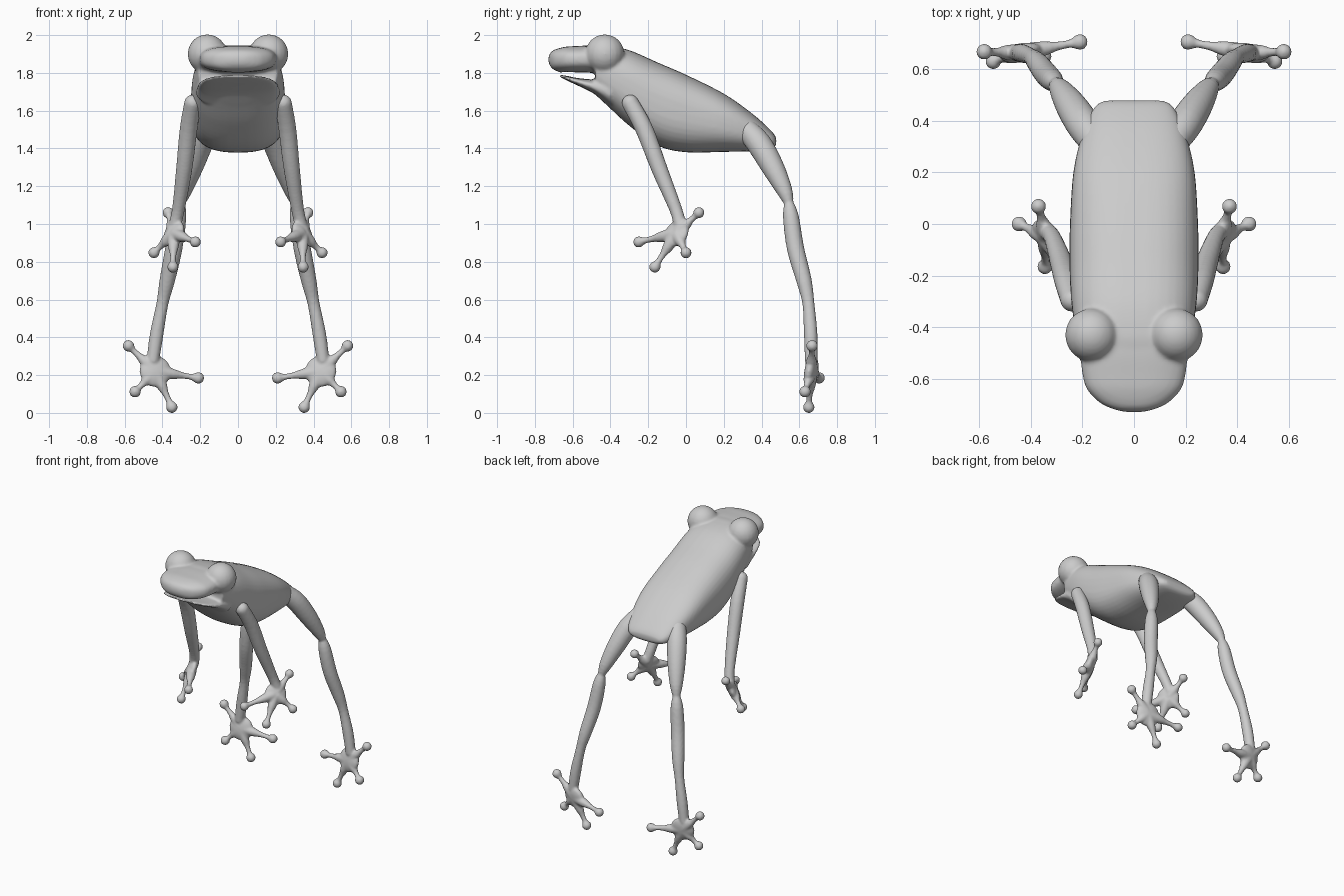
import bpy, bmesh, math
from mathutils import Vector, Matrix

if "Cube" in bpy.data.objects:
    bpy.data.objects.remove(bpy.data.objects["Cube"])


def resample(rows, n=5):
    """Catmull-Rom interpolation of rows of numbers."""
    out = []
    for i in range(len(rows) - 1):
        p = [Vector(rows[max(0, min(len(rows) - 1, i + k))]) for k in (-1, 0, 1, 2)]
        for j in range(n):
            t = j / n
            out.append(p[1] + (p[2] - p[0]) * (t / 2)
                       + (p[0] * 2 - p[1] * 5 + p[2] * 4 - p[3]) * (t * t / 2)
                       + (p[1] * 3 - p[0] - p[2] * 3 + p[3]) * (t ** 3 / 2))
    return out + [Vector(rows[-1])]


def loft(bm, rows, power=2.6, seg=40):
    """Closed loft of superellipse sections: (y, z top, z bottom, half width)."""
    rings = []
    for y, top, bot, hw in resample(rows):
        ring = []
        for k in range(seg):
            a = 2 * math.pi * k / seg
            c, s = math.cos(a), math.sin(a)
            x = hw * math.copysign(abs(c) ** (2 / power), c)
            z = (top + bot) / 2 + (top - bot) / 2 * math.copysign(abs(s) ** (2 / power), s)
            ring.append(bm.verts.new((x, y, z)))
        rings.append(ring)
    for a, b in zip(rings, rings[1:]):
        for k in range(seg):
            m = (k + 1) % seg
            bm.faces.new((a[k], a[m], b[m], b[k]))
    bm.faces.new(rings[0][::-1])
    bm.faces.new(rings[-1])


def ball(bm, center, r, normal=(0, 0, 1), flat=1.0):
    rot = Vector(normal).to_track_quat('Z', 'Y').to_matrix().to_4x4()
    mat = Matrix.Translation(center) @ rot @ Matrix.Diagonal((1, 1, flat, 1))
    bmesh.ops.create_uvsphere(bm, u_segments=20, v_segments=12, radius=r, matrix=mat)


def tube(bm, rows, n=4):
    """Round limb through points (x, y, z, radius)."""
    pts = resample(rows, n)
    for p in pts:
        ball(bm, p.xyz, p.w)
    for p, q in zip(pts, pts[1:]):
        d = q.xyz - p.xyz
        mat = Matrix.Translation((p.xyz + q.xyz) / 2) @ d.to_track_quat('Z', 'Y').to_matrix().to_4x4()
        bmesh.ops.create_cone(bm, cap_ends=True, segments=20, radius1=p.w, radius2=q.w,
                              depth=d.length, matrix=mat)


def digits(bm, palm, tips, palm_r, pad):
    """Flat webbed palm with padded fingers."""
    palm = Vector(palm)
    tips = [Vector(t) for t in tips]
    normal = (tips[0] - tips[2]).cross(tips[1] - tips[3])
    ball(bm, palm, palm_r, normal, 0.4)
    for t in tips:
        d = t - palm
        rows = [(*(palm + d * f), r) for f, r in
                ((0.1, 0.034), (0.38, 0.029), (0.62, 0.018), (0.85, 0.017), (1.0, pad))]
        tube(bm, rows)


def skin(name, bm, voxel, iterations, mirror=False):
    """Fuse overlapping pieces into one smooth skin."""
    bmesh.ops.recalc_face_normals(bm, faces=bm.faces)
    me = bpy.data.meshes.new(name)
    bm.to_mesh(me)
    bm.free()
    ob = bpy.data.objects.new(name, me)
    bpy.context.collection.objects.link(ob)
    rm = ob.modifiers.new("fuse", 'REMESH')
    rm.mode = 'VOXEL'
    rm.voxel_size = voxel
    rm.use_smooth_shade = True
    sm = ob.modifiers.new("smooth", 'SMOOTH')
    sm.factor = 0.5
    sm.iterations = iterations
    if mirror:
        ob.modifiers.new("mirror", 'MIRROR').use_axis = (True, False, False)
    return ob


# Body with head, lower jaw and bulging eyes
bm = bmesh.new()
loft(bm, [(0.478, 1.455, 1.42, 0.115), (0.45, 1.495, 1.397, 0.155), (0.35, 1.585, 1.385, 0.2),
          (0.2, 1.69, 1.382, 0.235), (0.0, 1.79, 1.38, 0.248), (-0.15, 1.855, 1.415, 0.25),
          (-0.3, 1.92, 1.52, 0.243), (-0.42, 1.945, 1.63, 0.225), (-0.48, 1.945, 1.685, 0.21)])
# upper jaw
loft(bm, [(-0.4, 1.94, 1.78, 0.215), (-0.5, 1.945, 1.8, 0.208), (-0.58, 1.942, 1.803, 0.2),
          (-0.64, 1.938, 1.805, 0.182), (-0.69, 1.925, 1.812, 0.135), (-0.715, 1.91, 1.83, 0.085),
          (-0.728, 1.885, 1.855, 0.035)])
# lower jaw
loft(bm, [(-0.4, 1.77, 1.62, 0.222), (-0.48, 1.765, 1.685, 0.215), (-0.55, 1.77, 1.722, 0.202),
          (-0.61, 1.779, 1.75, 0.178), (-0.65, 1.787, 1.77, 0.13), (-0.668, 1.79, 1.778, 0.07)])
for s in (-1, 1):
    ball(bm, (s * 0.163, -0.43, 1.9), 0.104)
skin("body", bm, 0.0095, 5)

# Front legs with hands
bm = bmesh.new()
tube(bm, [(0.24, -0.295, 1.64, 0.045), (0.262, -0.22, 1.5, 0.047), (0.285, -0.14, 1.29, 0.043),
          (0.315, -0.055, 1.08, 0.034), (0.335, -0.03, 0.99, 0.034)])
digits(bm, (0.34, -0.05, 0.95),
       [(0.37, 0.068, 1.06), (0.445, 0.0, 0.848), (0.345, -0.165, 0.772), (0.226, -0.25, 0.905)],
       0.075, 0.03)
skin("front_legs", bm, 0.008, 3, True)

# Hind legs: thigh, shin, ankle and foot
bm = bmesh.new()
tube(bm, [(0.16, 0.33, 1.49, 0.06), (0.2, 0.39, 1.42, 0.066), (0.245, 0.46, 1.3, 0.06),
          (0.285, 0.52, 1.18, 0.043), (0.305, 0.545, 1.11, 0.024)])
tube(bm, [(0.305, 0.545, 1.11, 0.024), (0.315, 0.555, 1.04, 0.042), (0.34, 0.58, 0.87, 0.046),
          (0.375, 0.625, 0.7, 0.041), (0.4, 0.648, 0.58, 0.032), (0.43, 0.66, 0.42, 0.036),
          (0.45, 0.663, 0.28, 0.034)])
digits(bm, (0.438, 0.663, 0.22),
       [(0.58, 0.667, 0.355), (0.545, 0.63, 0.112), (0.35, 0.65, 0.03), (0.21, 0.705, 0.185)],
       0.085, 0.031)
skin("hind_legs", bm, 0.008, 3, True)
